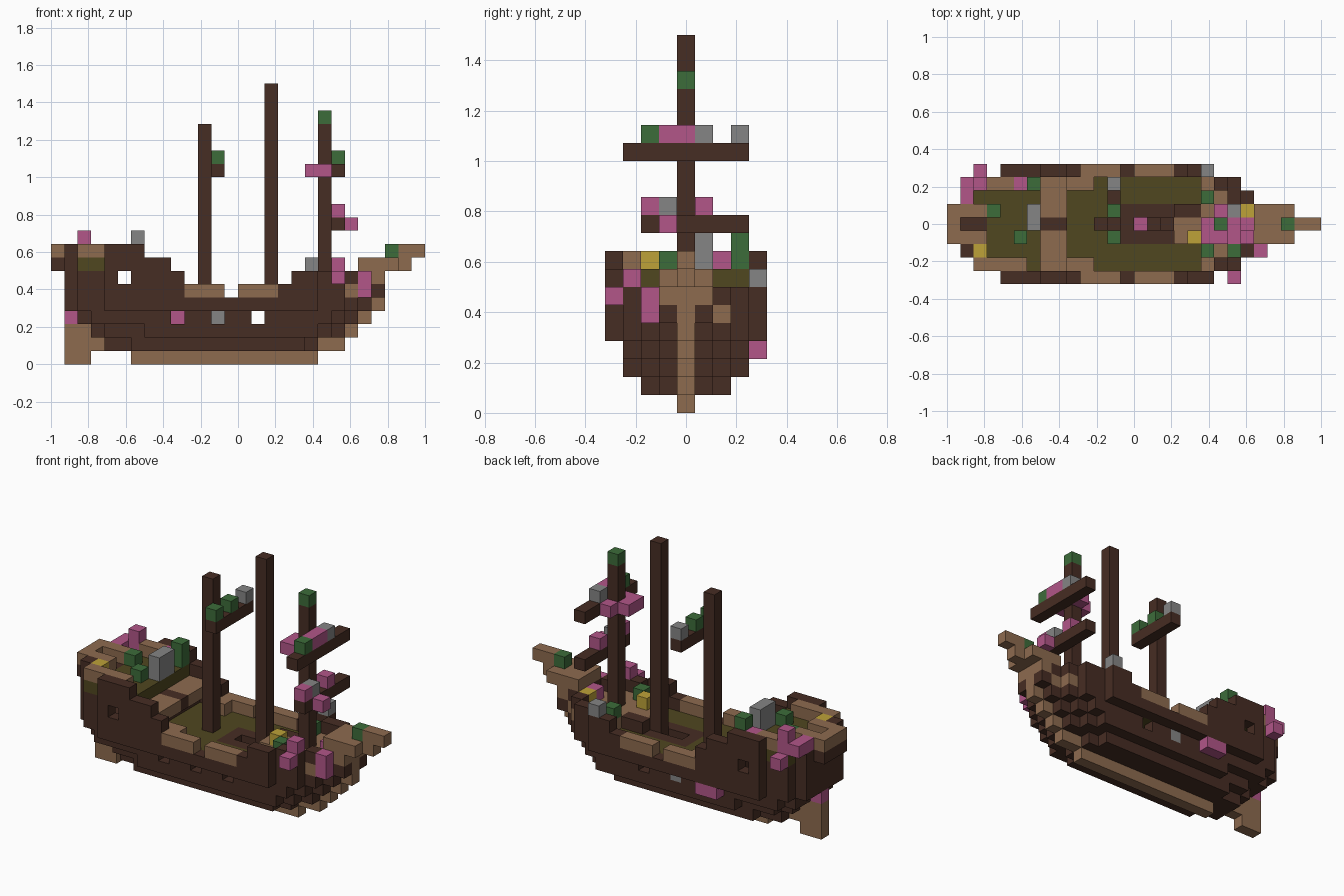
import bpy
import bmesh
from mathutils import Vector

if "Cube" in bpy.data.objects:
    bpy.data.objects.remove(bpy.data.objects["Cube"], do_unlink=True)

UNIT = 1 / 14  # edge of one block
COLOURS = {
    "dark_wood": (0.062, 0.026, 0.017),
    "light_wood": (0.27, 0.147, 0.078),
    "deck_olive": (0.08, 0.063, 0.014),
    "pink": (0.445, 0.093, 0.25),
    "green": (0.046, 0.15, 0.042),
    "grey": (0.235, 0.235, 0.235),
    "yellow": (0.51, 0.36, 0.04),
}
DARK, LIGHT, OLIVE, PINK, GREEN, GREY, YELLOW = COLOURS
materials = {}
for name, rgb in COLOURS.items():
    mat = bpy.data.materials.new(name)
    mat.use_nodes = True
    mat.diffuse_color = (*rgb, 1)
    bsdf = mat.node_tree.nodes["Principled BSDF"]
    bsdf.inputs["Base Color"].default_value = (*rgb, 1)
    bsdf.inputs["Roughness"].default_value = 0.9
    materials[name] = mat

grid = {}  # block position -> (part, colour)


def span(value):
    """A number or a (first, last) pair as a range."""
    first, last = value if isinstance(value, tuple) else (value, value)
    return range(first, last + 1)


def fill(part, colour, along, across, up):
    for i in span(along):
        for j in span(across):
            for k in span(up):
                grid[i, j, k] = (part, colour)


def fill_pair(part, colour, along, across, up):
    """Fill on both sides of the centre line."""
    for i in span(along):
        for j in span(across):
            for k in span(up):
                grid[i, j, k] = grid[i, -j, k] = (part, colour)


def clear_pair(i, j, k):
    grid.pop((i, j, k), None)
    grid.pop((i, -j, k), None)


# Hull outline: for each level, lengthwise span at each distance from the centre
LOW = {
    1: [(4, 19), (4, 19), (6, 18)],
    2: [(3, 21), (3, 21), (4, 20), (7, 19)],
    3: [(2, 22), (2, 22), (2, 21), (3, 20)],
    4: [(1, 23), (1, 23), (1, 22), (2, 21), (4, 19)],
}
HIGH = [(1, 24), (1, 24), (1, 22), (2, 21), (4, 19)]


def inside(i, j, k):
    rows = LOW.get(k, HIGH)
    if k < 1 or abs(j) >= len(rows):
        return False
    return rows[abs(j)][0] <= i <= rows[abs(j)][1]


def sheer(i):
    """Highest bulwark level at a lengthwise position."""
    for last, level in ((6, 8), (8, 7), (9, 6), (16, 4), (17, 5)):
        if i <= last:
            return level
    return 6


# Hollow stepped hull
for i in range(28):
    for j in range(-4, 5):
        for k in range(1, sheer(i) + 1):
            around = ((i - 1, j, k), (i + 1, j, k), (i, j - 1, k),
                      (i, j + 1, k), (i, j, k - 1))
            if inside(i, j, k) and not all(inside(*c) for c in around):
                fill("hull", DARK, i, j, k)

# Keel, rudder and stepped stem
fill("keel", LIGHT, (6, 19), 0, 0)
fill("rudder", LIGHT, (1, 2), 0, (0, 2))
fill("rudder", LIGHT, 3, 0, 1)
fill("stem", LIGHT, (20, 21), 0, 1)
for k in range(2, 5):
    fill("stem", LIGHT, 20 + k, 0, k)
fill("stem", LIGHT, 24, 0, 5)

# Bowsprit
fill("bowsprit", LIGHT, 24, (-1, 1), 6)
fill("bowsprit", LIGHT, (23, 25), (-1, 1), 7)
fill("bowsprit", LIGHT, 26, 0, (7, 8))
fill("bowsprit", LIGHT, 27, 0, 8)

# Main deck with a flush hatch
fill("main_deck", OLIVE, (8, 18), (-3, 3), 4)
fill("hatch", DARK, (13, 16), (-1, 1), 4)
for i in (14, 15):
    grid.pop((i, 0, 4))
fill("hatch_flower", PINK, 14, 0, 3)

# Fore deck and steps
for i in range(19, 24):
    for j in range(-2, 3):
        if inside(i, j, 5):
            fill("fore_deck", LIGHT, i, j, 5)
fill_pair("fore_deck", LIGHT, 19, 3, 5)
fill("fore_steps", LIGHT, (17, 18), (-1, 0), 5)
fill("fore_steps", DARK, (17, 18), 1, 5)

# Quarter deck, its front wall and beams
fill("quarter_deck", OLIVE, (2, 6), (-3, 3), 7)
fill("cabin_wall", DARK, 7, (-3, 3), (4, 6))
fill_pair("cabin_steps", LIGHT, 7, (1, 3), 6)
fill_pair("cabin_beam", LIGHT, 8, (1, 3), 6)
fill("cabin_beam", DARK, 8, 0, 6)
fill_pair("cabin_steps", LIGHT, (9, 10), 3, 5)

# Stern gallery and upper rails
fill("stern_gallery", DARK, 0, (-1, 1), 7)
fill("stern_gallery", LIGHT, 0, (-1, 1), 8)
fill_pair("stern_gallery", LIGHT, (1, 2), 1, 8)
fill("stern_gallery", DARK, (1, 2), 0, 7)
grid.pop((1, 0, 8), None)
fill_pair("stern_rail", LIGHT, (2, 5), 3, 8)
fill_pair("side_rail", LIGHT, (10, 12), 4, 5)
fill_pair("side_rail", LIGHT, (14, 16), 4, 5)

# Gun ports and cabin windows
for i in (9, 12, 15):
    clear_pair(i, 3, 3)
clear_pair(5, 4, 6)

# Masts and yards
for part, i, top in (("mizzen_mast", 11, 17), ("main_mast", 16, 20), ("fore_mast", 20, 17)):
    fill(part, DARK, i, 0, (4, top))
fill("fore_mast_top", GREEN, 20, 0, 18)
fill("mizzen_yard", DARK, 12, (-1, 3), 14)
fill("upper_fore_yard", DARK, 21, (-3, 3), 14)
fill("lower_fore_yard", DARK, 21, (-2, 3), 10)

# Growth and stones on the rigging, stern, bow and hull
SCATTER = {
    PINK: [(21, (-1, 0), 15), ((19, 20), -1, 14), (19, 0, 14), (20, 1, 14),
           (21, -2, 11), (21, 1, 11), (22, -1, 10), (22, 0, 6),
           (21, -4, 6), (21, -3, 7), (23, -2, (5, 6)),
           (1, 0, 3), (1, (2, 3), 8), (2, 3, (8, 9)), (2, 4, 7),
           (5, 3, 8), ((8, 9), 4, 3)],
    GREEN: [(21, -2, 15), (12, -1, 15), (12, 1, 15), (19, -2, 6), (19, 2, 6),
            (25, 0, 8), (3, 1, 8), (5, -1, 8), (6, 3, (8, 9))],
    GREY: [(21, 1, 15), (12, 3, 15), (21, -1, 11), (6, (0, 1), (8, 9)),
           (19, 4, 7), (12, 3, 3)],
    YELLOW: [(22, 1, 6), (18, -1, 6), (2, -2, 8)],
}
PARTS = {PINK: "blossoms", GREEN: "leaves", GREY: "stones", YELLOW: "yellow_blooms"}
for colour, places in SCATTER.items():
    for place in places:
        fill(PARTS[colour], colour, *place)

# Turn the blocks of each part into one mesh, keeping only exposed faces
AXES = [Vector(a) for a in ((1, 0, 0), (0, 1, 0), (0, 0, 1))]


def build(part):
    bm = bmesh.new()
    used = []
    for cell, (owner, colour) in grid.items():
        if owner != part:
            continue
        if colour not in used:
            used.append(colour)
        i, j, k = cell
        centre = Vector((i - 13.5, j, k + 0.5))
        for a in range(3):
            for sign in (-1, 1):
                normal = AXES[a] * sign
                if tuple(int(c + n) for c, n in zip(cell, normal)) in grid:
                    continue
                u = AXES[(a + 1) % 3] / 2
                v = AXES[(a + 2) % 3] / 2 * sign
                mid = centre + normal / 2
                corners = (mid - u - v, mid + u - v, mid + u + v, mid - u + v)
                face = bm.faces.new([bm.verts.new(c * UNIT) for c in corners])
                face.material_index = used.index(colour)
    bmesh.ops.remove_doubles(bm, verts=bm.verts, dist=UNIT / 100)
    mesh = bpy.data.meshes.new(part)
    bm.to_mesh(mesh)
    bm.free()
    for colour in used:
        mesh.materials.append(materials[colour])
    bpy.context.collection.objects.link(bpy.data.objects.new(part, mesh))


for part in dict.fromkeys(owner for owner, colour in grid.values()):
    build(part)
